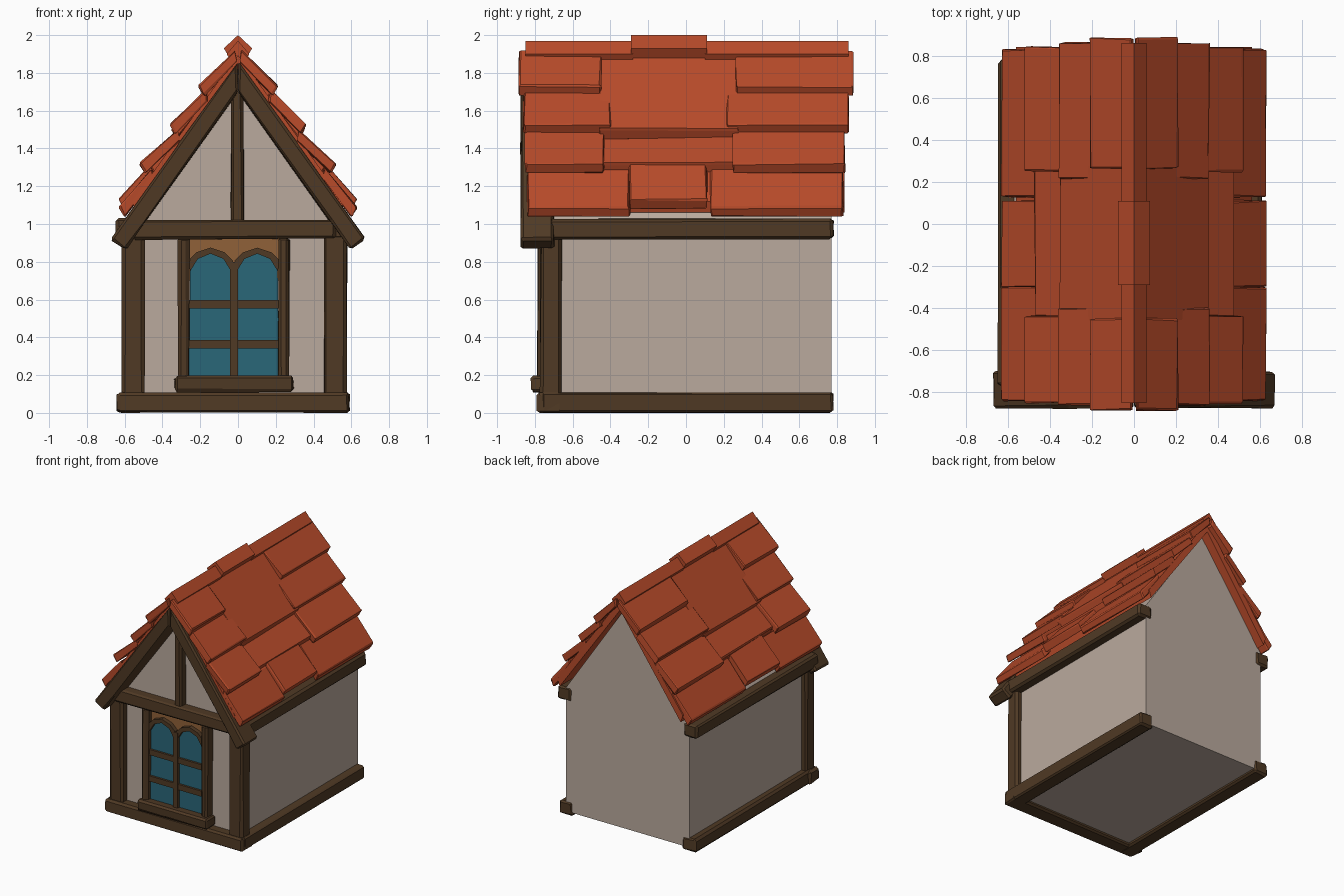
import bpy, bmesh, random
from mathutils import Vector

if "Cube" in bpy.data.objects:
    bpy.data.objects.remove(bpy.data.objects["Cube"])

random.seed(4)


def material(name, rgb):
    m = bpy.data.materials.new(name)
    m.diffuse_color = (*rgb, 1)
    m.use_nodes = True
    m.node_tree.nodes["Principled BSDF"].inputs["Base Color"].default_value = m.diffuse_color
    return m


RED = material("red_tile", (0.48, 0.07, 0.023))
WOOD = material("dark_timber", (0.08, 0.042, 0.018))
PLASTER = material("plaster", (0.49, 0.40, 0.34))
GLASS = material("teal_glass", (0.023, 0.135, 0.19))
OAK = material("light_wood", (0.28, 0.12, 0.04))


def prism(name, profile, y0, y1, mat, bevel=0.0, jitter=0.0):
    """Extrude an x-z profile from y0 to y1, with optional hewn edges."""
    bm = bmesh.new()
    face = bm.faces.new([bm.verts.new((x, y0, z)) for x, z in profile])
    ext = bmesh.ops.extrude_face_region(bm, geom=[face])
    moved = [v for v in ext["geom"] if isinstance(v, bmesh.types.BMVert)]
    bmesh.ops.translate(bm, verts=moved, vec=(0, y1 - y0, 0))
    if bevel:
        bmesh.ops.bevel(bm, geom=bm.edges[:], offset=bevel, segments=1,
                        affect='EDGES', profile=0.5)
    for v in bm.verts:
        v.co += Vector([random.uniform(-jitter, jitter) for _ in range(3)])
        v.co.z = max(v.co.z, 0)
    bmesh.ops.recalc_face_normals(bm, faces=bm.faces[:])
    me = bpy.data.meshes.new(name)
    bm.to_mesh(me)
    bm.free()
    me.materials.append(mat)
    ob = bpy.data.objects.new(name, me)
    bpy.context.collection.objects.link(ob)
    return ob


def box(name, x, y, z, mat, bevel=0.0, jitter=0.0):
    return prism(name, [(x[0], z[0]), (x[1], z[0]), (x[1], z[1]), (x[0], z[1])],
                 y[0], y[1], mat, bevel, jitter)


def beam(name, x, y, z):
    return box(name, x, y, z, WOOD, 0.015, 0.005)


CX = -0.02  # the body sits slightly left of the roof

# Plaster body with gabled ends
prism("house_body", [(CX - 0.55, 0.03), (CX + 0.55, 0.03), (CX + 0.55, 1.03),
                     (0, 1.81), (CX - 0.55, 1.03)], -0.71, 0.77, PLASTER)

# Timber frame
beam("front_sill_beam", (-0.64, 0.59), (-0.79, -0.66), (0, 0.11))
beam("front_tie_beam", (-0.56, 0.52), (-0.79, -0.68), (0.92, 1.025))
beam("gable_king_post", (-0.035, 0.03), (-0.77, -0.69), (1.0, 1.76))
for s, side in ((-1, "left"), (1, "right")):
    def span(a, b):
        return tuple(sorted((CX + s * a, CX + s * b)))
    beam(side + "_corner_post", span(0.475, 0.595), (-0.77, -0.66), (0.08, 0.95))
    beam(side + "_base_beam", span(0.49, 0.61), (-0.77, 0.78), (0, 0.11))
    beam(side + "_eave_beam", span(0.50, 0.625), (-0.77, 0.78), (0.92, 1.03))
    prism(side + "_gable_rafter",
          [(s * x, z) for x, z in ((0, 1.86), (0.32, 1.42), (0.675, 0.92),
                                   (0.595, 0.865), (0.49, 1.01), (0, 1.70))],
          -0.875, -0.70, WOOD, 0.012, 0.004)

# Double arched window
beam("window_sill", (-0.335, 0.295), (-0.82, -0.70), (0.11, 0.195))
box("window_lintel_panel", (-0.27, 0.23), (-0.735, -0.70), (0.70, 0.93), OAK)
beam("window_left_jamb", (-0.315, -0.258), (-0.785, -0.70), (0.18, 0.93))
beam("window_right_jamb", (0.212, 0.27), (-0.785, -0.70), (0.18, 0.93))
box("window_mullion", (-0.042, 0), (-0.77, -0.70), (0.18, 0.80), WOOD)
for i, z in enumerate((0.34, 0.553)):
    box(f"window_bar_{i}", (-0.27, 0.23), (-0.762, -0.70), (z, z + 0.045), WOOD)
outer = [(-0.12, 0.805), (-0.075, 0.85), (0, 0.875), (0.075, 0.85), (0.12, 0.805)]
inner = [(-0.108, 0.75), (-0.068, 0.815), (0, 0.843), (0.068, 0.815), (0.108, 0.75)]
for c, side in ((-0.145, "left"), (0.102, "right")):
    top = [(c + x, z) for x, z in outer]
    low = [(c + x, z) for x, z in inner]
    prism(side + "_window_arch", top + low[::-1], -0.768, -0.70, WOOD)
    prism(side + "_window_glass",
          [(c - 0.115, 0.19)] + low + [(c + 0.115, 0.19)], -0.745, -0.70, GLASS)

# Roof tiles: (top point, bottom point, y range), sloping shallower than the roof
tiles = [
    ((0.015, 1.92), (0.21, 1.73), (-0.885, -0.45)),
    ((0.17, 1.71), (0.36, 1.53), (-0.86, -0.40)),
    ((0.32, 1.50), (0.52, 1.32), (-0.85, -0.435)),
    ((0.46, 1.29), (0.63, 1.09), (-0.84, -0.30)),
    ((0.015, 1.92), (0.21, 1.73), (0.265, 0.885)),
    ((0.17, 1.71), (0.36, 1.53), (0.215, 0.86)),
    ((0.32, 1.50), (0.52, 1.32), (0.25, 0.84)),
    ((0.46, 1.29), (0.63, 1.09), (0.13, 0.83)),
    ((0.02, 1.90), (0.355, 1.50), (-0.46, 0.28)),
    ((0.31, 1.47), (0.475, 1.32), (-0.44, 0.26)),
    ((0.46, 1.32), (0.63, 1.13), (-0.30, 0.11)),
]
for s, side in ((-1, "left"), (1, "right")):
    # Roof deck closes the gaps beneath the tiles
    prism(side + "_roof_deck",
          [(s * x, z) for x, z in ((0, 1.90), (0.56, 1.12), (0.54, 1.06), (0, 1.82))],
          -0.84, 0.84, RED)
    for i, ((tx, tz), (bx, bz), (y0, y1)) in enumerate(tiles):
        section = [(tx, tz), (bx, bz), (bx - 0.03, bz - 0.052), (tx - 0.01, tz - 0.06)]
        prism(f"{side}_roof_tile_{i}", [(s * x, z) for x, z in section],
              y0, y1, RED, 0.006, 0.005)

# Ridge caps, the middle one raised
for name, z, w, y in (("front_ridge_cap", 1.97, 0.06, (-0.85, -0.28)),
                      ("middle_ridge_cap", 2.0, 0.075, (-0.29, 0.11)),
                      ("back_ridge_cap", 1.97, 0.06, (0.10, 0.86))):
    prism(name, [(0, z), (w, z - 0.07), (w - 0.03, z - 0.12), (0, z - 0.08),
                 (0.03 - w, z - 0.12), (-w, z - 0.07)], y[0], y[1], RED)
